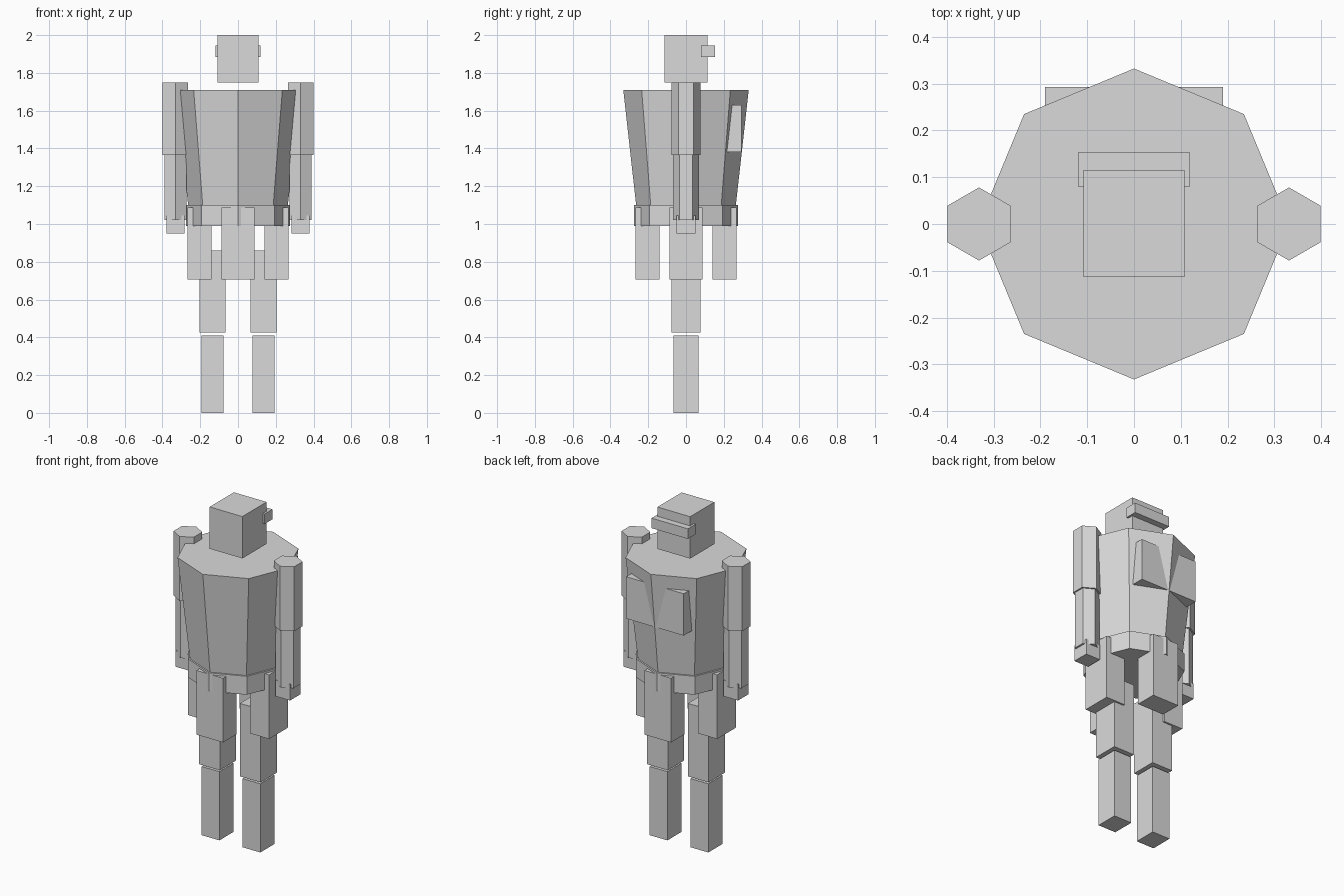
import bpy, bmesh, math

if "Cube" in bpy.data.objects:
    bpy.data.objects.remove(bpy.data.objects["Cube"])

grey = bpy.data.materials.new("light_grey")
grey.diffuse_color = (0.7, 0.7, 0.7, 1.0)
grey.use_nodes = True
grey.node_tree.nodes["Principled BSDF"].inputs["Base Color"].default_value = grey.diffuse_color


def finish(name, bm):
    bmesh.ops.recalc_face_normals(bm, faces=bm.faces)
    mesh = bpy.data.meshes.new(name)
    bm.to_mesh(mesh)
    bm.free()
    mesh.materials.append(grey)
    obj = bpy.data.objects.new(name, mesh)
    bpy.context.collection.objects.link(obj)
    return obj


def box(name, x, y, z):
    """Box from (min, max) ranges on each axis."""
    bm = bmesh.new()
    bmesh.ops.create_cube(bm, size=1)
    for v in bm.verts:
        v.co = [(r[0] + r[1]) / 2 + c * (r[1] - r[0]) for r, c in zip((x, y, z), v.co)]
    return finish(name, bm)


def prism(name, sides, r_bottom, r_top, z0, z1, x=0.0):
    """Flat-sided prism with corners pointing along y."""
    bm = bmesh.new()
    rings = []
    for r, z in ((r_bottom, z0), (r_top, z1)):
        ring = []
        for i in range(sides):
            a = math.pi / 2 + 2 * math.pi * i / sides
            ring.append(bm.verts.new((x + r * math.cos(a), r * math.sin(a), z)))
        rings.append(ring)
    lower, upper = rings
    bm.faces.new(lower)
    bm.faces.new(upper)
    for i in range(sides):
        j = (i + 1) % sides
        bm.faces.new((lower[i], lower[j], upper[j], upper[i]))
    return finish(name, bm)


# Head and visor
box("head", (-0.108, 0.108), (-0.113, 0.115), (1.75, 2.0))
box("visor", (-0.12, 0.12), (0.08, 0.153), (1.885, 1.945))

# Tapered torso, hip band and chest block
prism("torso", 8, 0.264, 0.332, 1.10, 1.71)
prism("hip_band", 8, 0.274, 0.274, 0.99, 1.10)
box("chest_block", (-0.19, 0.19), (0.16, 0.293), (1.38, 1.63))

# Skirt plates on all four sides
for s, side, end in ((-1, "left", "front"), (1, "right", "back")):
    out = sorted((s * 0.14, s * 0.267))
    box(side + "_skirt_plate", out, (-0.088, 0.088), (0.705, 1.088))
    box(end + "_skirt_plate", (-0.088, 0.088), out, (0.705, 1.088))

    # Arms
    prism(side + "_upper_arm", 6, 0.078, 0.078, 1.365, 1.75, s * 0.331)
    prism(side + "_forearm", 6, 0.068, 0.068, 1.02, 1.365, s * 0.331)
    hx = s * 0.331
    box(side + "_hand", (hx - 0.048, hx + 0.048), (-0.05, 0.05), (0.95, 1.045))

    # Legs
    lx = s * 0.135
    box(side + "_thigh", (lx - 0.069, lx + 0.069), (-0.077, 0.077), (0.425, 0.86))
    box(side + "_shin", (lx - 0.059, lx + 0.059), (-0.067, 0.067), (0.0, 0.41))
